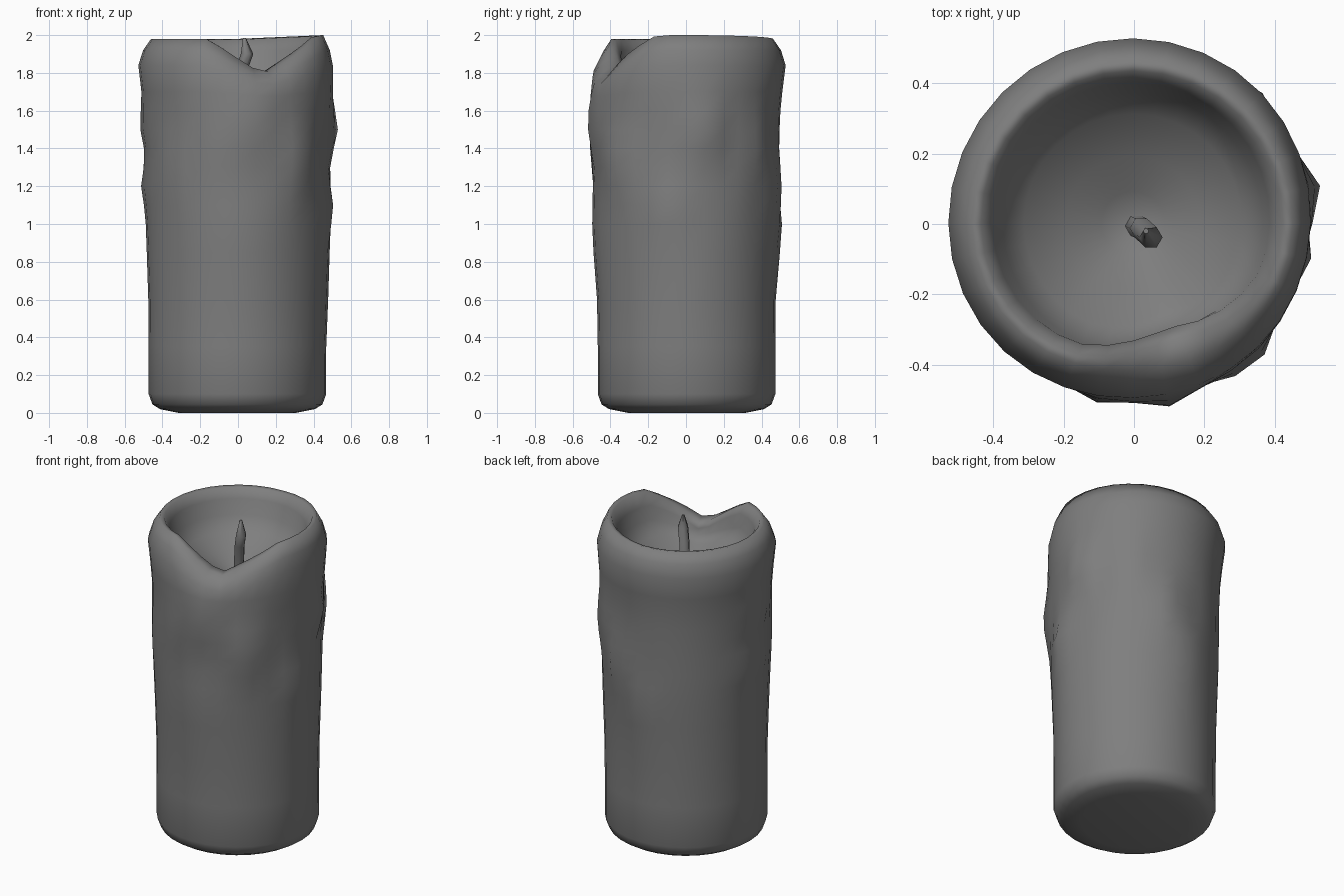
import bpy, bmesh
from math import sin, cos, pi, radians, exp
from mathutils import Vector

cube = bpy.data.objects.get("Cube")
if cube:
    bpy.data.objects.remove(cube, do_unlink=True)

wax = bpy.data.materials.new("grey_wax")
wax.use_nodes = True
GREY = (0.21, 0.21, 0.21, 1)
wax.diffuse_color = GREY
wax.node_tree.nodes["Principled BSDF"].inputs["Base Color"].default_value = GREY


def make_object(name, bm, sharp_angle):
    bmesh.ops.recalc_face_normals(bm, faces=bm.faces)
    mesh = bpy.data.meshes.new(name)
    bm.to_mesh(mesh)
    bm.free()
    obj = bpy.data.objects.new(name, mesh)
    bpy.context.collection.objects.link(obj)
    mesh.materials.append(wax)
    bpy.ops.object.select_all(action="DESELECT")
    obj.select_set(True)
    bpy.context.view_layer.objects.active = obj
    bpy.ops.object.shade_smooth_by_angle(angle=radians(sharp_angle))


def skin(bm, rings):
    # Join successive rings of vertices with quads and cap both ends
    loops = [[bm.verts.new(p) for p in ring] for ring in rings]
    n = len(loops[0])
    for a, b in zip(loops, loops[1:]):
        for i in range(n):
            j = (i + 1) % n
            bm.faces.new((a[i], a[j], b[j], b[i]))
    bm.faces.new(loops[0][::-1])
    bm.faces.new(loops[-1])


def angle_gap(a, b):
    return (a - b + 180) % 360 - 180


# Wax drips and dents: direction in degrees, height, bulge, angular width, vertical width
DRIPS = [(-50, 1.36, 0.055, 9, 0.2), (-79, 1.52, 0.04, 11, 0.18),
         (-102, 1.42, 0.03, 9, 0.22), (11, 1.5, 0.05, 11, 0.14),
         (-11, 1.08, 0.03, 11, 0.13), (0, 0.72, 0.013, 25, 0.18),
         (-88, 0.95, 0.015, 30, 0.25), (180, 1.2, 0.022, 18, 0.1),
         (183, 1.53, 0.025, 16, 0.1), (72, 1.2, 0.042, 9, 0.2),
         (48, 1.4, 0.035, 9, 0.2), (90, 0.95, 0.022, 12, 0.15),
         (225, 1.3, 0.015, 14, 0.2), (-10, 1.84, -0.02, 50, 0.1),
         (-85, 1.95, -0.04, 45, 0.18)]


def drip(deg, z):
    return sum(amp * exp(-(angle_gap(deg, d) / w) ** 2 - ((z - h) / s) ** 2)
               for d, h, amp, w, s in DRIPS)


def notch(deg):
    # Sag of the rim where the wax has spilled over
    gap = angle_gap(deg, -71)
    return max(0, 1 - abs(gap) / (50 if gap > 0 else 40))


# Candle body: outer wall, rounded rim, then the melted pool
OUTER = [(0.31, 0), (0.41, 0.02), (0.45, 0.045), (0.47, 0.1), (0.47, 0.35),
         (0.472, 0.6), (0.48, 0.85), (0.485, 1.0), (0.487, 1.1), (0.488, 1.2),
         (0.488, 1.3), (0.49, 1.4), (0.492, 1.5), (0.497, 1.6), (0.507, 1.7),
         (0.525, 1.84), (0.5, 1.92), (0.458, 1.98)]
INNER = [(0.432, 1.975), (0.4, 1.92), (0.37, 1.83), (0.31, 1.75),
         (0.19, 1.69), (0.09, 1.63), (0.03, 1.61)]
RIM_END = len(OUTER) + 2
SIDES = 32
rings = []
for k, (r, z) in enumerate(OUTER + INNER):
    ring = []
    for i in range(SIDES):
        deg = 360 * i / SIDES
        a = radians(deg)
        sag = 0.195 * notch(deg) * min(1, max(0, (z - 1.66) / 0.32))
        rad = r + (drip(deg, z) if k < RIM_END else 0)
        # The spill lip is broader than the rest of the rim
        if k >= len(OUTER) and r > 0.3:
            rad -= 0.05 * notch(deg)
        tilt = 0.02 * max(0, cos(a)) if z > 1.95 else 0
        ring.append((rad * cos(a) - 0.003, rad * sin(a) + 0.003, z - sag + tilt))
    rings.append(ring)
bm = bmesh.new()
skin(bm, rings)
make_object("candle_body", bm, 130)

# Bent wick tapering to a chisel tip
PATH = [((0.005, -0.005, 1.58), 0.032), ((0.02, -0.012, 1.82), 0.032),
        ((0.048, -0.038, 1.9), 0.033), ((0.034, -0.02, 1.985), 0.008)]
bm = bmesh.new()
skin(bm, [[Vector(c) + Vector((r * cos(i * pi / 3), r * sin(i * pi / 3), 0))
           for i in range(6)] for c, r in PATH])
make_object("wick", bm, 60)
